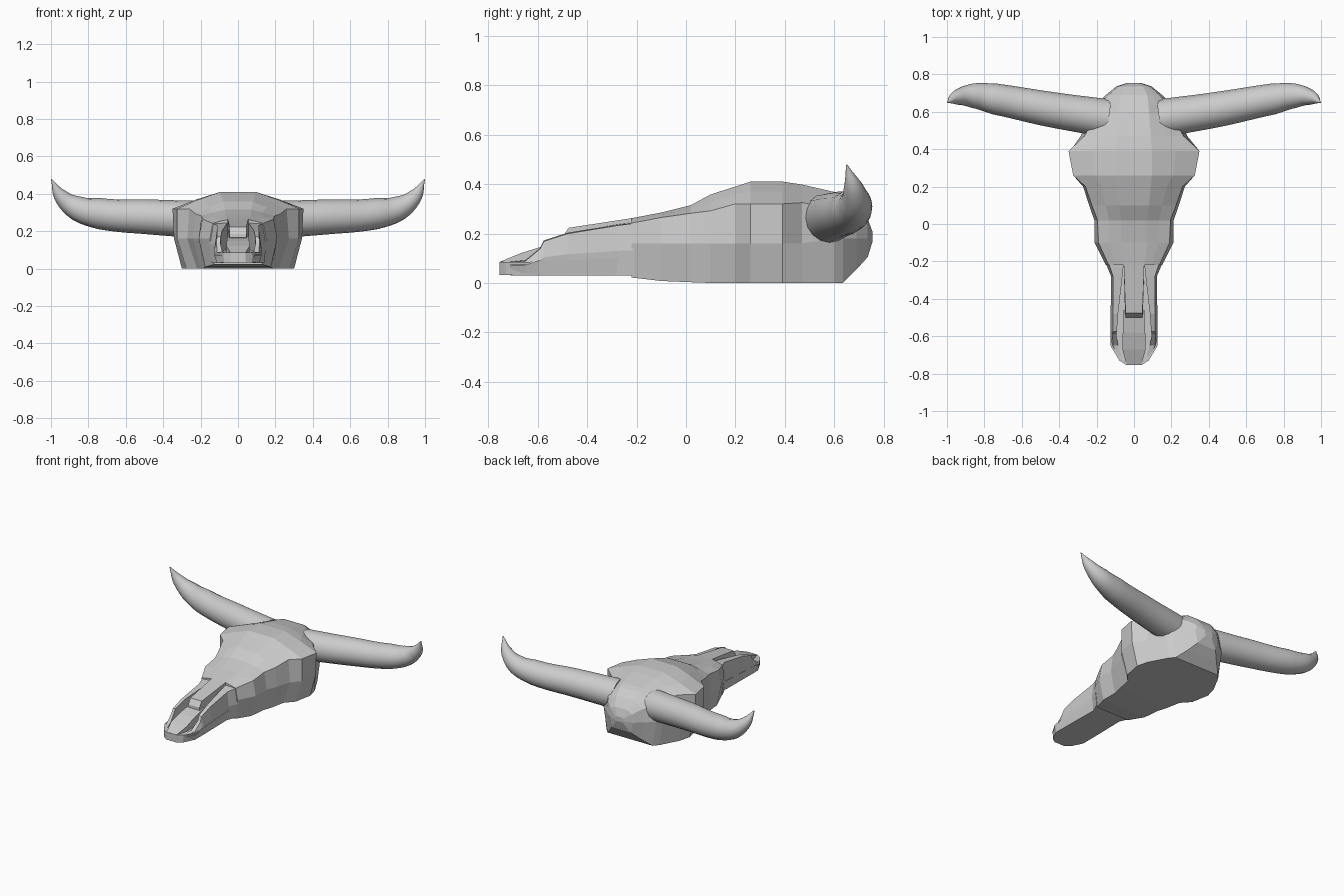
import bpy, bmesh

if "Cube" in bpy.data.objects:
    bpy.data.objects.remove(bpy.data.objects["Cube"])


def loft(name, rings):
    """Skin closed rings of equal length and cap both ends."""
    bm = bmesh.new()
    rows = [[bm.verts.new(p) for p in r] for r in rings]
    n = len(rows[0])
    for a, b in zip(rows, rows[1:]):
        for i in range(n):
            j = (i + 1) % n
            bm.faces.new((a[i], a[j], b[j], b[i]))
    bm.faces.new(rows[0])
    bm.faces.new(rows[-1])
    bmesh.ops.recalc_face_normals(bm, faces=bm.faces)
    me = bpy.data.meshes.new(name)
    bm.to_mesh(me)
    bm.free()
    ob = bpy.data.objects.new(name, me)
    bpy.context.collection.objects.link(ob)
    return ob


def mirrored(y, half):
    """Full ring from a right-hand half profile of (x, z)."""
    return [(x, y, z) for x, z in half] + [(-x, y, z) for x, z in reversed(half)]


# Cranium: y, crown x z, brow x z, cheek x, base x z
skull = [
    (-.22, .055, .262, .135, .242, .150, .130, .022),
    (-.10, .070, .285, .190, .265, .210, .175, .008),
    (.02, .070, .315, .195, .282, .212, .180, .003),
    (.10, .080, .358, .225, .292, .240, .200, 0),
    (.20, .090, .390, .260, .320, .272, .220, 0),
    (.26, .095, .410, .325, .320, .325, .275, 0),
    (.39, .095, .410, .350, .320, .342, .300, 0),
    (.47, .090, .398, .265, .325, .285, .280, 0),
    (.60, .080, .368, .190, .300, .235, .210, 0),
    (.635, .078, .355, .175, .290, .210, .180, 0),
    (.69, .070, .315, .135, .270, .150, .120, .055),
    (.735, .050, .260, .085, .235, .095, .075, .105),
    (.755, .020, .205, .030, .200, .035, .025, .170),
]
rings = []
for y, cx, cz, bx, bz, mx, fx, fz in skull:
    shoulder = (cx + (bx - cx) * .5, bz + (cz - bz) * .55)
    cheek = (mx, min(.16, bz - .01) if y < .6 else .18)
    rings.append(mirrored(y, [(cx, cz), shoulder, (bx, bz), cheek, (fx, fz)]))
loft("skull", rings)

# Muzzle floor
floor = [(-.755, .04, .04, .085), (-.73, .078, .075, .085), (-.65, .126, .115, .085),
         (-.28, .12, .11, .10), (-.20, .14, .12, .10)]
loft("muzzle_floor", [mirrored(y, [(t, z), (b, .032)]) for y, t, b, z in floor])

# Sloping ridge inside the nose opening
ridge = [(-.752, .04, .086), (-.67, .062, .12), (-.58, .06, .148), (-.46, .055, .172)]
loft("nose_ridge", [mirrored(y, [(x, z), (x, .06)]) for y, x, z in ridge])

# Nasal bone overhanging the opening
loft("nasal_bone", [
    mirrored(-.50, [(.045, .185), (.045, .165)]),
    mirrored(-.475, [(.045, .223), (.048, .16)]),
    mirrored(-.22, [(.055, .262), (.055, .10)]),
    mirrored(-.18, [(.055, .268), (.055, .10)]),
])

# Side walls of the muzzle: y, inner x, top outer x, cheek x, top z
wall = [(-.71, .068, .085, .09, .086), (-.65, .085, .112, .126, .092),
        (-.59, .095, .115, .126, .142), (-.575, .092, .113, .126, .172),
        (-.48, .085, .113, .125, .203), (-.28, .062, .112, .122, .236),
        (-.21, .055, .135, .152, .245)]
for side, s in (("left", -1), ("right", 1)):
    loft("muzzle_wall_" + side, [
        [(s * i, y, z), (s * o, y, z - .004), (s * m, y, .035 + z * .4),
         (s * (m - .012), y, .031), (s * i, y, .035)] for y, i, o, m, z in wall])

# Horns: x, y, z, radius
path = [(.14, .565, .258, .102), (.45, .613, .275, .094), (.74, .668, .294, .083),
        (.86, .686, .323, .066), (.945, .677, .385, .040), (.997, .65, .477, .003)]
for side, s in (("left", -1), ("right", 1)):
    cu = bpy.data.curves.new("horn_" + side, 'CURVE')
    cu.dimensions = '3D'
    cu.bevel_depth = 1
    cu.bevel_resolution = 6
    cu.use_fill_caps = True
    cu.resolution_u = 6
    sp = cu.splines.new('BEZIER')
    sp.bezier_points.add(len(path) - 1)
    for bp, (x, y, z, r) in zip(sp.bezier_points, path):
        bp.co = (s * x, y, z)
        bp.radius = r
        bp.handle_left_type = bp.handle_right_type = 'AUTO'
    horn = bpy.data.objects.new("horn_" + side, cu)
    bpy.context.collection.objects.link(horn)
    bpy.ops.object.select_all(action='DESELECT')
    horn.select_set(True)
    bpy.context.view_layer.objects.active = horn
    bpy.ops.object.convert(target='MESH')
    bpy.ops.object.shade_smooth_by_angle()
